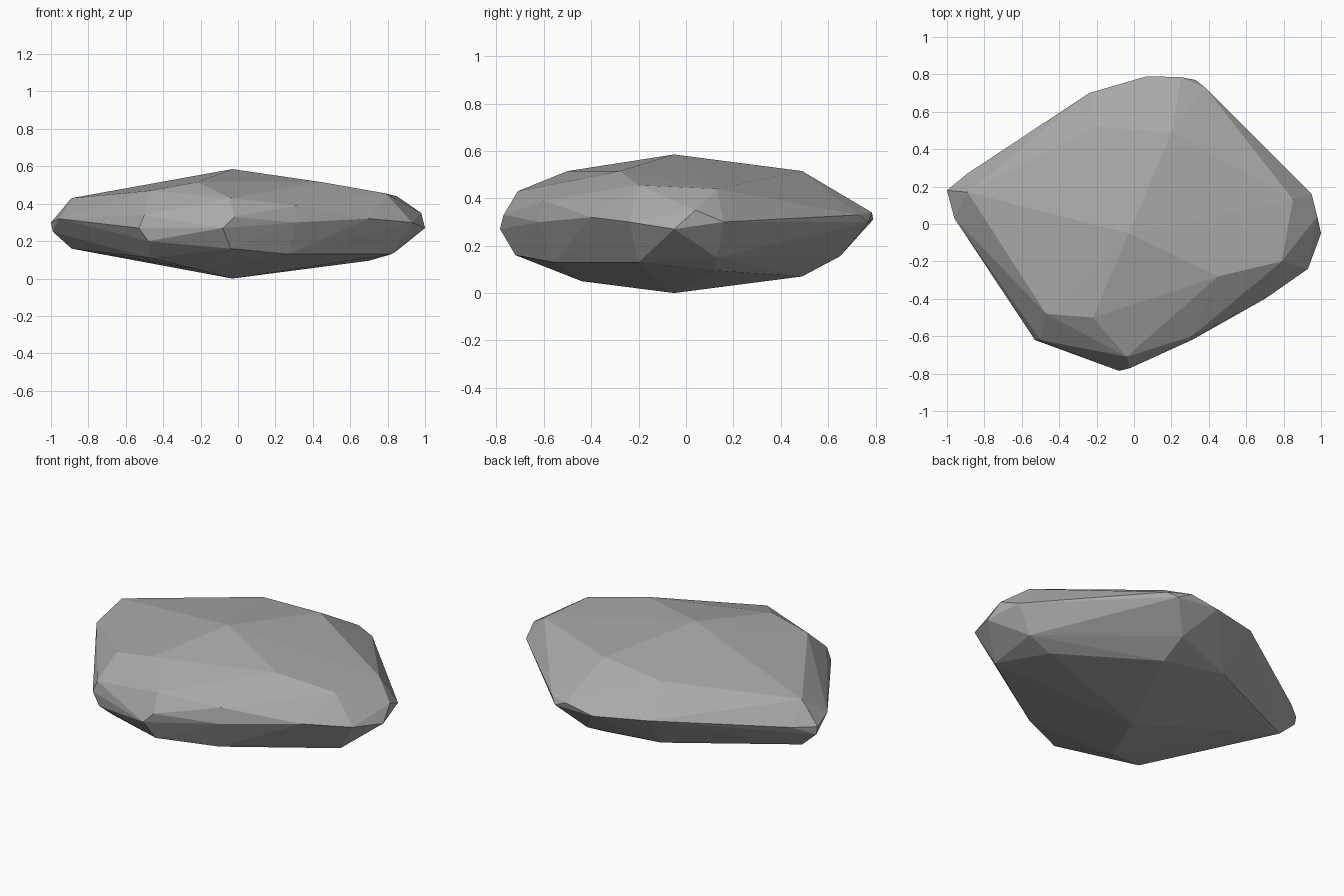
import bpy
import bmesh
from mathutils import Vector

default_cube = bpy.data.objects.get("Cube")
if default_cube:
    bpy.data.objects.remove(default_cube, do_unlink=True)


def make_material(name, value):
    """Create one plain grey material, used for the whole stone."""
    material = bpy.data.materials.new(name)
    material.use_nodes = True
    colour = (value, value, value, 1)
    material.diffuse_color = colour
    shader = material.node_tree.nodes["Principled BSDF"]
    shader.inputs["Base Color"].default_value = colour
    shader.inputs["Roughness"].default_value = 0.9
    return material


def chiselled_stone(name, layers, material):
    """Wrap flat chiselled facets around the corner points of every layer."""
    mesh = bpy.data.meshes.new(name)
    bm = bmesh.new()
    for layer in layers:
        for corner in layer:
            bm.verts.new(Vector(corner) / 100)
    hull = bmesh.ops.convex_hull(bm, input=bm.verts[:])
    leftovers = set(hull["geom_interior"]) | set(hull["geom_unused"])
    loose = [item for item in leftovers if isinstance(item, bmesh.types.BMVert)]
    bmesh.ops.delete(bm, geom=loose, context="VERTS")
    bmesh.ops.recalc_face_normals(bm, faces=bm.faces[:])
    for face in bm.faces:
        face.smooth = False
    bm.to_mesh(mesh)
    bm.free()
    mesh.materials.append(material)
    stone = bpy.data.objects.new(name, mesh)
    bpy.context.collection.objects.link(stone)
    return stone


# Corner points in hundredths, one short list per layer of the stone
crown = [(-3, -5, 58.5), (-22, -50, 51.5), (45, -28, 51.5),
         (20, 49, 51.5), (-20, 52, 49)]
shoulder = [(-47, -48, 47), (-89, 17, 43), (79, -20, 45.5), (85, 13, 44),
            (31, -60, 39), (-4, -71, 43), (-30, -64, 39)]
girdle_front = [(-50, -62, 34), (-53, -62, 27), (-48, -63, 20), (-2, -77, 33),
                (-8, -78.5, 27), (31, -62, 30), (70, -40, 32)]
girdle_sides = [(93, -24, 30), (100, -5, 27), (95, 16, 30), (98, 4, 35),
                (-96, 3, 32), (-100, 18, 30), (-99, 18, 25), (-89, 27, 30)]
girdle_back = [(38, 73, 33), (33, 77, 30), (25, 78.5, 34),
               (7, 79, 31), (-24, 70, 33)]
underside = [(-4, -72, 16), (27, -56, 13), (82, -20, 13), (85, 13, 15),
             (-47, -52, 11), (-89, 17, 16), (20, 65, 15.5), (-20, 52, 12)]
base = [(-3, -5, 0), (-22, -44, 5), (70, 12, 9.5), (20, 49, 7)]

stone_grey = make_material("stone grey", 0.4)
chiselled_stone(
    "rock",
    [crown, shoulder, girdle_front, girdle_sides, girdle_back, underside, base],
    stone_grey,
)
